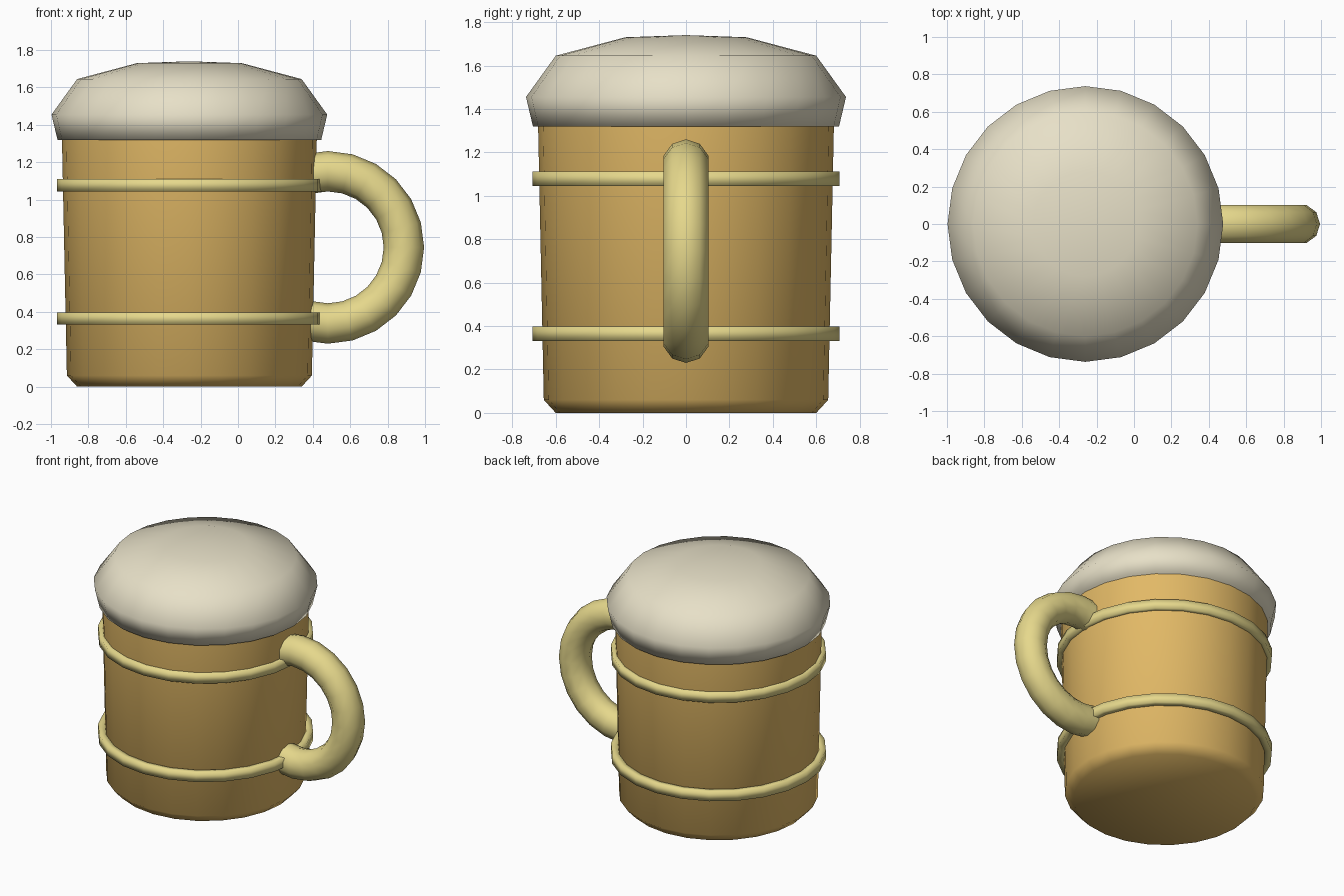
import bpy, bmesh, math
from mathutils import Matrix, Vector

if "Cube" in bpy.data.objects:
    bpy.data.objects.remove(bpy.data.objects["Cube"])

CX = -0.26      # mug axis
SIDES = 24


def material(name, rgb):
    m = bpy.data.materials.new(name)
    m.diffuse_color = (*rgb, 1)
    m.use_nodes = True
    m.node_tree.nodes["Principled BSDF"].inputs["Base Color"].default_value = m.diffuse_color
    return m


AMBER = material("amber", (0.76, 0.485, 0.133))
STRAW = material("straw", (0.79, 0.687, 0.262))
CREAM = material("cream", (0.807, 0.753, 0.58))


def finish(name, bm, mat, angle):
    bmesh.ops.remove_doubles(bm, verts=bm.verts, dist=1e-5)
    bmesh.ops.recalc_face_normals(bm, faces=bm.faces)
    mesh = bpy.data.meshes.new(name)
    bm.to_mesh(mesh)
    bm.free()
    mesh.materials.append(mat)
    ob = bpy.data.objects.new(name, mesh)
    bpy.context.collection.objects.link(ob)
    bpy.ops.object.select_all(action='DESELECT')
    ob.select_set(True)
    bpy.context.view_layer.objects.active = ob
    bpy.ops.object.shade_smooth_by_angle(angle=math.radians(angle))
    return ob


def lathe(name, profile, mat, angle=80, closed=False):
    """Spin an (r, z) profile around the mug axis."""
    bm = bmesh.new()
    verts = [bm.verts.new((CX + r, 0, z)) for r, z in profile]
    pairs = list(zip(verts, verts[1:]))
    if closed:
        pairs.append((verts[-1], verts[0]))
    edges = [bm.edges.new(p) for p in pairs]
    bmesh.ops.spin(bm, geom=verts + edges, cent=(CX, 0, 0), axis=(0, 0, 1),
                   angle=math.tau, steps=SIDES)
    return finish(name, bm, mat, angle)


# Mug body with a chamfered base
lathe("mug_body", [(0, 0), (0.60, 0), (0.655, 0.06), (0.682, 1.36), (0, 1.36)], AMBER)

# Foam cap
lathe("foam", [(0, 1.32), (0.705, 1.32), (0.737, 1.455), (0.60, 1.645),
               (0.28, 1.73), (0, 1.74)], CREAM)

# Two hoops
for name, z in (("lower_hoop", 0.365), ("upper_hoop", 1.078)):
    lathe(name, [(0.65, z - 0.033), (0.708, z - 0.033),
                 (0.708, z + 0.033), (0.65, z + 0.033)], STRAW, 180, closed=True)

# Handle: arc of a ten-sided tube sunk into the body
bm = bmesh.new()
centre = Vector((0.48, 0, 0.745))
ring = bmesh.ops.create_circle(bm, cap_ends=False, segments=10, radius=0.108)["verts"]
for i, v in enumerate(ring):
    a = math.tau * i / 10
    v.co = centre + Vector((0.407 + 0.108 * math.cos(a), 0.108 * math.sin(a), 0))
bmesh.ops.rotate(bm, verts=ring, cent=centre,
                 matrix=Matrix.Rotation(math.radians(-105), 3, 'Y'))
bmesh.ops.spin(bm, geom=ring + list(bm.edges), cent=centre, axis=(0, 1, 0),
               angle=math.radians(210), steps=14)
bmesh.ops.holes_fill(bm, edges=[e for e in bm.edges if e.is_boundary], sides=0)
finish("handle", bm, STRAW, 60)
